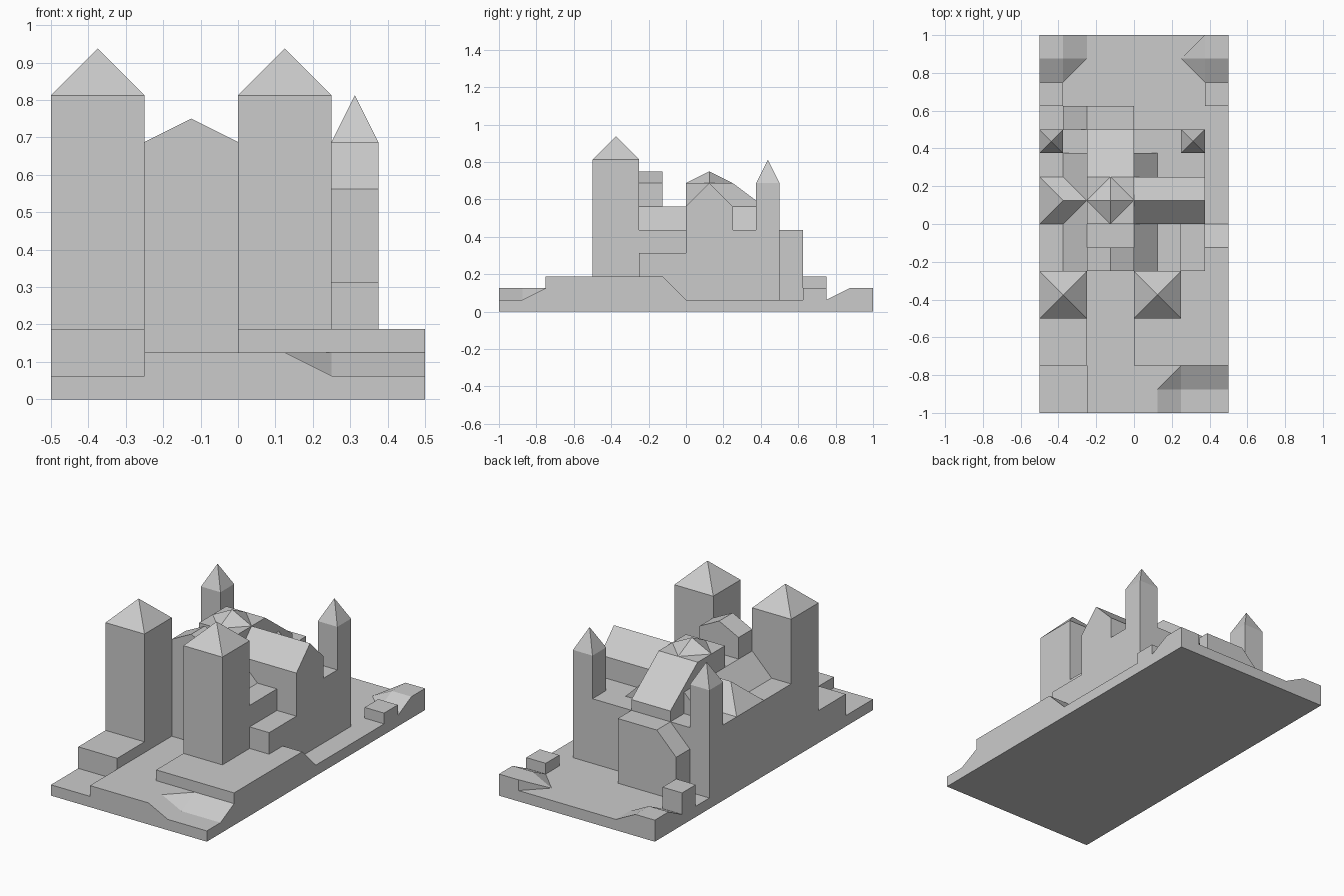
import bpy, bmesh

if "Cube" in bpy.data.objects:
    bpy.data.objects.remove(bpy.data.objects["Cube"])

U = 1 / 16  # everything sits on a grid of sixteenths


def hull(name, pts):
    """Convex solid around points given in sixteenths."""
    bm = bmesh.new()
    for p in sorted(set(pts)):
        bm.verts.new([c * U for c in p])
    bmesh.ops.convex_hull(bm, input=bm.verts[:])
    bmesh.ops.dissolve_limit(bm, angle_limit=0.01, verts=bm.verts[:], edges=bm.edges[:])
    bmesh.ops.recalc_face_normals(bm, faces=bm.faces[:])
    me = bpy.data.meshes.new(name)
    bm.to_mesh(me)
    bm.free()
    ob = bpy.data.objects.new(name, me)
    bpy.context.collection.objects.link(ob)
    return ob


def box(name, x0, x1, y0, y1, z0, z1):
    return hull(name, [(x, y, z) for x in (x0, x1) for y in (y0, y1) for z in (z0, z1)])


def prism_x(name, x0, x1, profile):
    """Extrude a convex (y, z) profile along x."""
    return hull(name, [(x, y, z) for x in (x0, x1) for y, z in profile])


def prism_y(name, y0, y1, profile):
    """Extrude a convex (x, z) profile along y."""
    return hull(name, [(x, y, z) for y in (y0, y1) for x, z in profile])


def tower(name, x, y, w, base, eave, rise):
    """Square tower with a pyramid roof."""
    pts = [(x + a, y + b, z) for a in (0, w) for b in (0, w) for z in (base, eave)]
    hull(name, pts + [(x + w / 2, y + w / 2, eave + rise)])


# ground plate
box("ground", -8, 8, -16, 16, 0, 1)

# raised forecourt with a sloped front right corner
box("forecourt", -4, 2, -16, -4, 1, 2)
prism_y("forecourt_side_slope", -16, -14, [(2, 1), (2, 2), (4, 1)])
prism_x("forecourt_front_slope", 4, 8, [(-14, 1), (-12, 1), (-12, 2)])
hull("forecourt_corner", [(2, -14, 1), (4, -14, 1), (2, -12, 1), (4, -12, 1),
                          (2, -14, 2), (2, -12, 2), (4, -12, 2)])

# terraces under the front towers
box("left_terrace", -8, -4, -12, -4, 1, 3)
box("right_terrace", 0, 8, -12, -2, 1, 3)
prism_x("terrace_ramp", 6, 8, [(-2, 1), (-2, 3), (0, 1)])

# rear corner mounds
hull("rear_left_mound", [(-8, 16, 2), (-6, 16, 2), (-8, 14, 2), (-6, 14, 2), (-8, 16, 1),
                         (-4, 16, 1), (-4, 14, 1), (-6, 12, 1), (-8, 12, 1)])
hull("rear_right_mound", [(8, 16, 2), (6, 16, 2), (8, 14, 2), (6, 14, 2), (8, 16, 1),
                          (6, 16, 1), (4, 14, 1), (6, 12, 1), (8, 12, 1)])
box("rear_left_hut", -8, -6, 10, 12, 1, 3)
box("rear_right_hut", 6, 8, 10, 12, 1, 2)

# towers and rear spires
for side, x in (("left", -8), ("right", 0)):
    tower(side + "_front_tower", x, -8, 4, 3, 13, 2)
for side, x in (("left", -8), ("right", 4)):
    tower(side + "_rear_spire", x, 6, 2, 1, 11, 2)

# church body
box("front_body", -8, 4, -4, 0, 1, 7)
box("right_step", 4, 6, -4, 0, 1, 5)
box("rear_body", -8, 6, 0, 8, 1, 7)
box("nave", -4, 0, -4, 0, 7, 9)
prism_y("front_gable", -4, -2, [(-4, 9), (-4, 11), (-2, 12), (0, 11), (0, 9)])

# lean-to aisle roofs
prism_y("left_aisle_roof", -4, 6, [(-6, 7), (-4, 7), (-4, 9)])
for part, y0, y1 in (("front", -4, 0), ("rear", 4, 6)):
    prism_y(part + "_right_aisle_roof", y0, y1, [(0, 7), (2, 7), (0, 9)])

# transepts: gabled on the right, hipped on the left
prism_x("right_transept", 0, 6, [(0, 7), (0, 9), (2, 11), (4, 9), (4, 7)])
hull("left_transept_roof", [(-8, 0, 7), (-8, 4, 7), (-4, 0, 7), (-4, 4, 7),
                            (-6, 2, 9), (-4, 2, 9)])

# crossing with a diamond cap
box("crossing", -4, 0, 0, 4, 7, 11)
hull("crossing_cap", [(-4, 2, 11), (0, 2, 11), (-2, 0, 11), (-2, 4, 11), (-2, 2, 12)])

# choir roof and apse
prism_x("choir", -4, 0, [(4, 7), (4, 11), (8, 8), (8, 7)])
prism_y("apse", 8, 10, [(-6, 1), (-6, 5), (-4, 7), (0, 7), (0, 1)])
